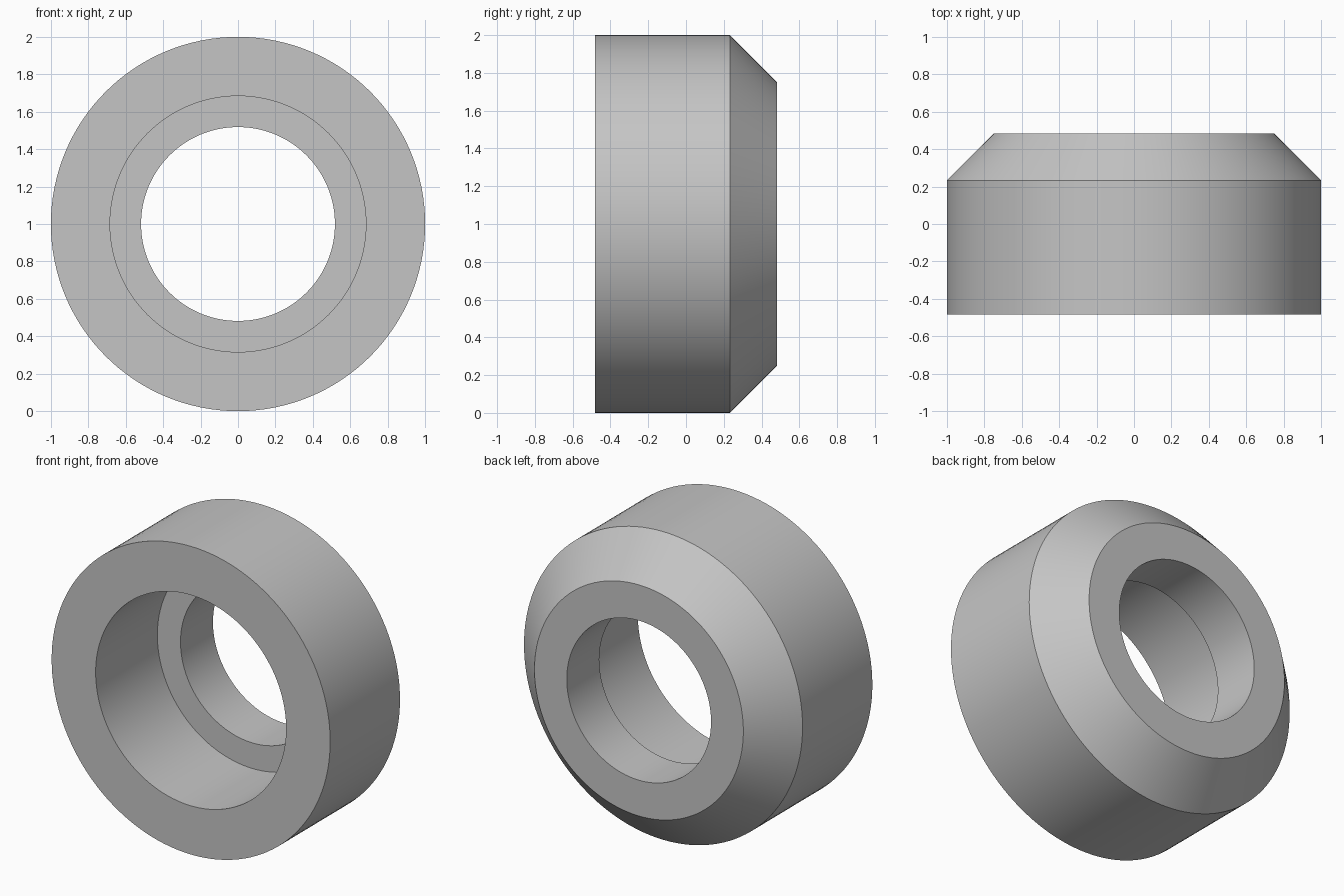
import bpy, bmesh, math
from mathutils import Vector

SEGMENTS = 128
HALF_DEPTH = 0.483
OUTER_R, CHAMFER = 1.0, 0.25
COUNTERBORE_R, BORE_R = 0.684, 0.518
STEP_Y = 0.15

cube = bpy.data.objects.get("Cube")
if cube:
    bpy.data.objects.remove(cube, do_unlink=True)

# Plain grey metal
grey = bpy.data.materials.new("grey_metal")
grey.use_nodes = True
colour = (0.56, 0.56, 0.56, 1.0)
grey.diffuse_color = colour
grey.node_tree.nodes["Principled BSDF"].inputs["Base Color"].default_value = colour

# Ring cross-section as (radius, y): outer wall, rear chamfer, bore, counterbore
profile = [
    (OUTER_R, -HALF_DEPTH),
    (OUTER_R, HALF_DEPTH - CHAMFER),
    (OUTER_R - CHAMFER, HALF_DEPTH),
    (BORE_R, HALF_DEPTH),
    (BORE_R, STEP_Y),
    (COUNTERBORE_R, STEP_Y),
    (COUNTERBORE_R, -HALF_DEPTH),
]

# Revolve the closed section around the y axis
bm = bmesh.new()
verts = [bm.verts.new((r, y, 1)) for r, y in profile]
edges = [bm.edges.new((a, b)) for a, b in zip(verts, verts[1:] + verts[:1])]
bmesh.ops.spin(bm, geom=verts + edges, cent=Vector((0, 0, 1)), axis=Vector((0, 1, 0)),
               angle=math.tau, steps=SEGMENTS, use_merge=True)
bmesh.ops.remove_doubles(bm, verts=bm.verts, dist=0.0001)
bmesh.ops.recalc_face_normals(bm, faces=bm.faces)

mesh = bpy.data.meshes.new("collar_ring")
bm.to_mesh(mesh)
bm.free()
mesh.materials.append(grey)
ring = bpy.data.objects.new("collar_ring", mesh)
bpy.context.collection.objects.link(ring)

# Smooth curved walls, crisp rims
bpy.ops.object.select_all(action='DESELECT')
ring.select_set(True)
bpy.context.view_layer.objects.active = ring
bpy.ops.object.shade_smooth_by_angle(angle=math.radians(30))
